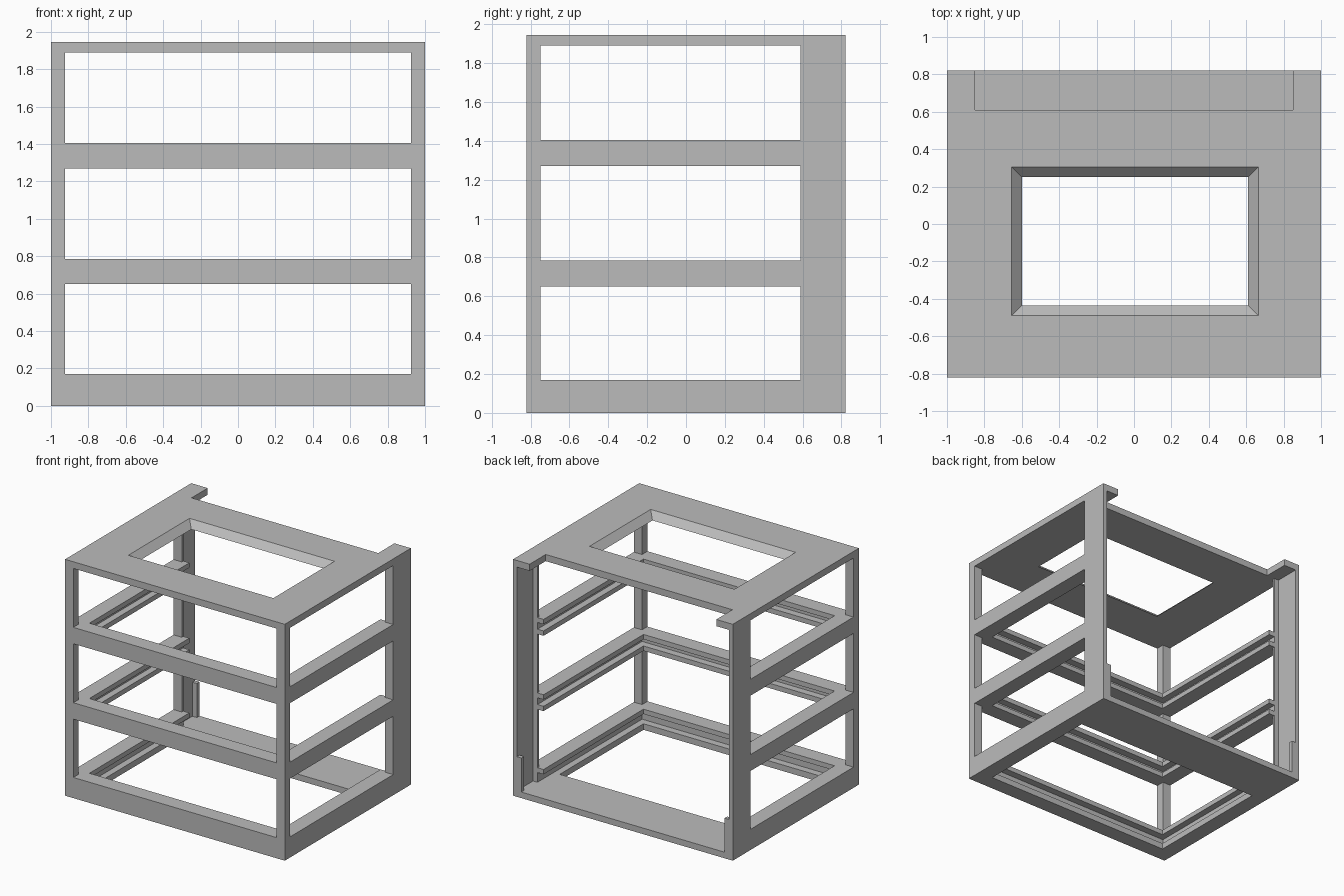
import bpy
import bmesh

cube = bpy.data.objects.get("Cube")
if cube:
    bpy.data.objects.remove(cube, do_unlink=True)

grey = bpy.data.materials.new("plain_grey")
grey.use_nodes = True
COLOUR = (0.5, 0.5, 0.5, 1)
grey.diffuse_color = COLOUR
grey.node_tree.nodes["Principled BSDF"].inputs["Base Color"].default_value = COLOUR


def box(name, x, y, z):
    """Box spanning three (low, high) ranges."""
    bm = bmesh.new()
    bmesh.ops.create_cube(bm, size=1)
    for v in bm.verts:
        v.co = [r[0] if c < 0 else r[1] for c, r in zip(v.co, (x, y, z))]
    mesh = bpy.data.meshes.new(name)
    bm.to_mesh(mesh)
    bm.free()
    mesh.materials.append(grey)
    obj = bpy.data.objects.new(name, mesh)
    bpy.context.collection.objects.link(obj)
    return obj


def both(half):
    return (-half, half)


cutters = []


def cut(x, y, z):
    obj = box("cutter", x, y, z)
    obj.hide_render = True
    cutters.append(obj)
    return obj


WALL, LEDGE = 0.925, 0.87           # half widths inside the wall and ledges
FRONT, FRONT_LEDGE = -0.75, -0.69   # inner front faces
REAR, RECESS = 0.59, 0.61           # rear posts and door recess
FLOOR, CEILING, TOP = 0.05, 1.89, 1.945

frame = box("rack_frame", both(1), both(0.82), (0, TOP))

# Three open bays with front and side windows
for bay in ((0.17, 0.65), (0.785, 1.27), (1.405, CEILING)):
    cut(both(WALL), (FRONT, 0.63), bay)
    cut(both(WALL), (-1, -0.7), bay)
    cut(both(1.1), (FRONT, REAR), bay)

# Central well through the shelf rings, and the shelf slots
cut(both(LEDGE), (FRONT_LEDGE, 0.63), (FLOOR, 1.6))
for slot in ((FLOOR, 0.13), (0.69, 0.745), (1.31, 1.365)):
    cut(both(WALL), (FRONT, 0.63), slot)

# Open back, top notch and floor opening
cut(both(0.965), (RECESS, 1), (FLOOR, CEILING))
cut(both(0.85), (RECESS, 1), (1.8, 2.1))
cut(both(LEDGE), (FRONT_LEDGE, 0.4), (-0.1, 0.1))

# Bevelled opening in the top panel
hatch = cut((-0.655, 0.665), (-0.49, 0.305), (CEILING - 0.055, TOP + 0.055))
for v in hatch.data.vertices:
    spread = 0.055 if v.co.z > TOP else -0.11
    v.co.x += spread if v.co.x > 0 else -spread
    v.co.y += spread if v.co.y > 0 else -spread

for c in cutters:
    mod = frame.modifiers.new("cut", "BOOLEAN")
    mod.operation = "DIFFERENCE"
    mod.solver = "EXACT"
    mod.object = c

# Bake the cuts and drop the cutters
bpy.context.view_layer.update()
graph = bpy.context.evaluated_depsgraph_get()
baked = bpy.data.meshes.new_from_object(frame.evaluated_get(graph))
frame.modifiers.clear()
frame.data = baked
for c in cutters:
    bpy.data.objects.remove(c, do_unlink=True)

# Door stops at the foot of each rear post
for side, name in ((1, "left_door_stop"), (-1, "right_door_stop")):
    box(name, sorted((side * WALL, side * 0.965)), (0.785, 0.82), (FLOOR, 0.33))
